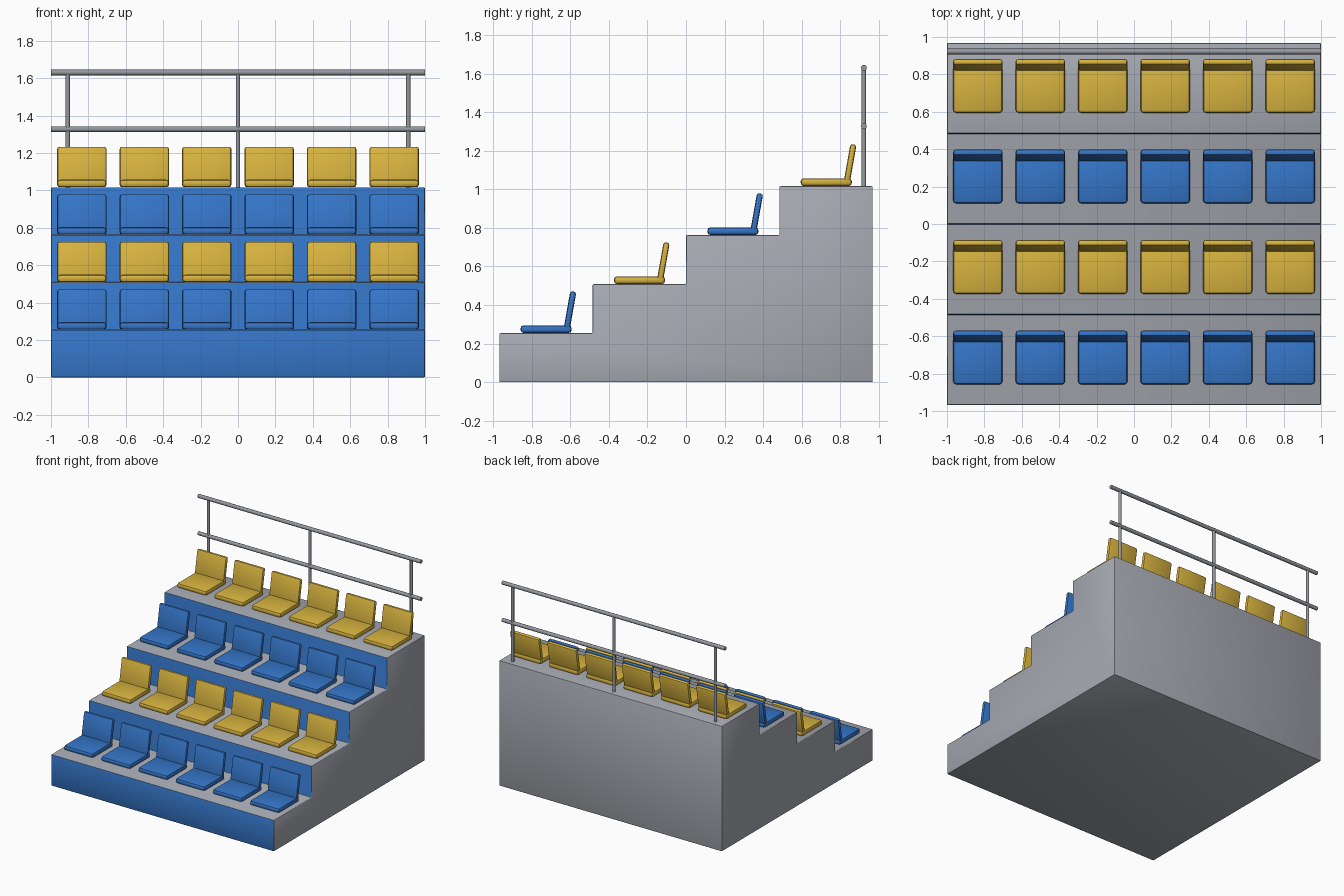
import bpy, bmesh, math
from mathutils import Matrix, Vector

if "Cube" in bpy.data.objects:
    bpy.data.objects.remove(bpy.data.objects["Cube"])


def material(name, rgb):
    m = bpy.data.materials.new(name)
    m.diffuse_color = (*rgb, 1)
    m.use_nodes = True
    m.node_tree.nodes["Principled BSDF"].inputs["Base Color"].default_value = m.diffuse_color
    return m


CONCRETE = material("concrete grey", (0.39, 0.41, 0.45))
BLUE = material("blue", (0.035, 0.18, 0.58))
YELLOW = material("yellow", (0.68, 0.45, 0.05))
METAL = material("rail metal", (0.30, 0.32, 0.35))

ROWS, DEPTH, RISE, FRONT = 4, 0.484, 0.254, -0.968


def finish(name, bm, mats, angle=35):
    mesh = bpy.data.meshes.new(name)
    bm.to_mesh(mesh)
    bm.free()
    ob = bpy.data.objects.new(name, mesh)
    bpy.context.collection.objects.link(ob)
    for m in mats:
        mesh.materials.append(m)
    bpy.ops.object.select_all(action='DESELECT')
    ob.select_set(True)
    bpy.context.view_layer.objects.active = ob
    bpy.ops.object.shade_smooth_by_angle(angle=math.radians(angle))
    return ob


def add_panel(bm, size, matrix, bevel):
    """Box with softened edges, added to bm."""
    part = bmesh.new()
    bmesh.ops.create_cube(part, size=1, matrix=Matrix.Diagonal((*size, 1)))
    bmesh.ops.bevel(part, geom=part.edges[:], offset=bevel, segments=2,
                    profile=0.5, affect='EDGES')
    part.transform(matrix)
    tmp = bpy.data.meshes.new("tmp")
    part.to_mesh(tmp)
    part.free()
    bm.from_mesh(tmp)
    bpy.data.meshes.remove(tmp)


def tube(name, start, end, radius):
    a, b = Vector(start), Vector(end)
    bm = bmesh.new()
    rot = (b - a).to_track_quat('Z', 'Y').to_matrix().to_4x4()
    bmesh.ops.create_cone(bm, cap_ends=True, segments=12, radius1=radius,
                          radius2=radius, depth=(b - a).length,
                          matrix=Matrix.Translation((a + b) / 2) @ rot)
    return finish(name, bm, [METAL])


# Stepped stand: side profile extruded across the width
profile = [(FRONT, 0)]
for i in range(ROWS):
    y = FRONT + i * DEPTH
    profile += [(y, (i + 1) * RISE), (y + DEPTH, (i + 1) * RISE)]
profile.append((-FRONT, 0))
bm = bmesh.new()
face = bm.faces.new([bm.verts.new((-1, y, z)) for y, z in profile])
ext = bmesh.ops.extrude_face_region(bm, geom=[face])
bmesh.ops.translate(bm, vec=(2, 0, 0),
                    verts=[v for v in ext["geom"] if isinstance(v, bmesh.types.BMVert)])
bmesh.ops.recalc_face_normals(bm, faces=bm.faces[:])
bmesh.ops.bevel(bm, geom=bm.edges[:], offset=0.006, segments=2,
                profile=0.5, affect='EDGES')
bm.normal_update()
for f in bm.faces:  # front-facing risers are blue
    f.material_index = 1 if f.normal.y < -0.8 else 0
finish("stepped_stand", bm, [CONCRETE, BLUE])

# Seats: a flat pad and a leaning backrest, colours alternating by row
for row in range(ROWS):
    y0, z0 = FRONT + row * DEPTH, (row + 1) * RISE
    for col in range(6):
        x = (col - 2.5) * 0.334
        bm = bmesh.new()
        add_panel(bm, (0.264, 0.265, 0.04),
                  Matrix.Translation((x, y0 + 0.243, z0 + 0.021)), 0.016)
        add_panel(bm, (0.264, 0.032, 0.218),
                  Matrix.Translation((x, y0 + 0.365, z0 + 0.109))
                  @ Matrix.Rotation(math.radians(-10), 4, 'X'), 0.013)
        finish(f"seat_{row + 1}_{col + 1}", bm, [YELLOW if row % 2 else BLUE])

# Safety rail along the back edge
for x in (-0.91, 0, 0.91):
    tube("rail_post", (x, 0.922, ROWS * RISE - 0.01), (x, 0.922, 1.63), 0.012)
for name, z in (("middle_rail", 1.327), ("top_rail", 1.63)):
    tube(name, (-1, 0.922, z), (1, 0.922, z), 0.015)
